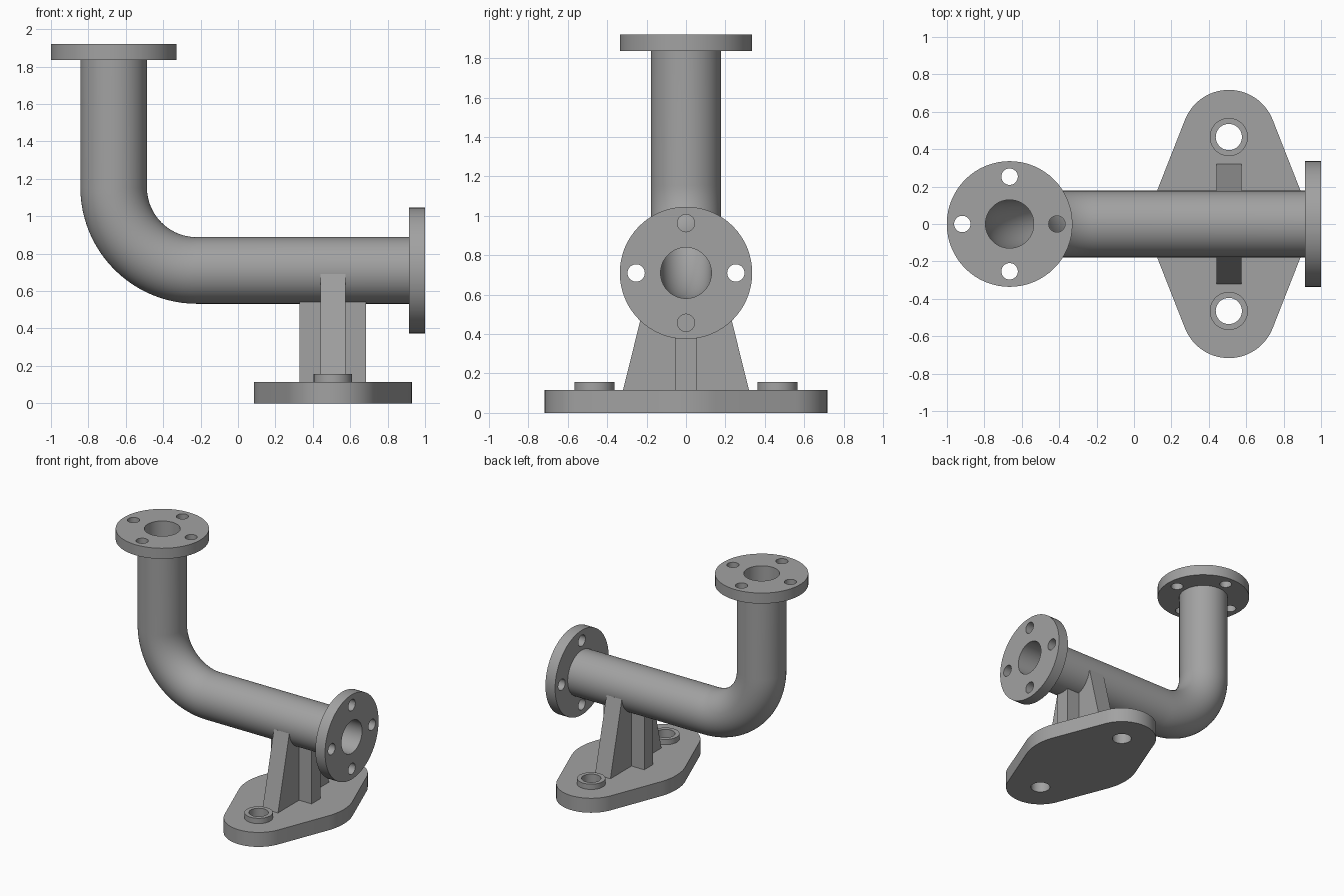
import bpy, bmesh
from math import sin, cos, pi, asin
from mathutils import Matrix, Vector

if "Cube" in bpy.data.objects:
    bpy.data.objects.remove(bpy.data.objects["Cube"])

metal = bpy.data.materials.new("grey metal")
metal.diffuse_color = (0.36, 0.36, 0.36, 1)
metal.use_nodes = True
metal.node_tree.nodes["Principled BSDF"].inputs["Base Color"].default_value = metal.diffuse_color


def finish(name, bm, matrix=None):
    """Weld, orient, place and shade one part."""
    bmesh.ops.remove_doubles(bm, verts=bm.verts, dist=1e-5)
    if matrix:
        bm.transform(matrix)
    bmesh.ops.recalc_face_normals(bm, faces=bm.faces)
    mesh = bpy.data.meshes.new(name)
    bm.to_mesh(mesh)
    bm.free()
    mesh.materials.append(metal)
    ob = bpy.data.objects.new(name, mesh)
    bpy.context.collection.objects.link(ob)
    bpy.ops.object.select_all(action='DESELECT')
    ob.select_set(True)
    bpy.context.view_layer.objects.active = ob
    bpy.ops.object.shade_smooth_by_angle(angle=0.6)
    return ob


def arc(cx, cy, r, a0, a1, n):
    return [(cx + r * cos(a0 + (a1 - a0) * i / n),
             cy + r * sin(a0 + (a1 - a0) * i / n)) for i in range(n + 1)]


def circle(cx, cy, r, n=48):
    return arc(cx, cy, r, 0, 2 * pi, n)[:-1]


def extrude(name, loops, height, matrix):
    """Extrude an outline with holes from local z = 0 to height."""
    cu = bpy.data.curves.new("outline", 'CURVE')
    cu.dimensions, cu.fill_mode, cu.extrude = '2D', 'BOTH', height / 2
    for pts in loops:
        sp = cu.splines.new('POLY')
        sp.points.add(len(pts) - 1)
        for p, (x, y) in zip(sp.points, pts):
            p.co = (x, y, 0, 1)
        sp.use_cyclic_u = True
    tmp = bpy.data.objects.new("outline", cu)
    bpy.context.collection.objects.link(tmp)
    bpy.context.view_layer.update()
    mesh = bpy.data.meshes.new_from_object(
        tmp.evaluated_get(bpy.context.evaluated_depsgraph_get()))
    bm = bmesh.new()
    bm.from_mesh(mesh)
    bpy.data.objects.remove(tmp)
    bpy.data.curves.remove(cu)
    bpy.data.meshes.remove(mesh)
    return finish(name, bm, matrix @ Matrix.Translation((0, 0, height / 2)))


T = Matrix.Translation
PIPE_X, PIPE_Z, BEND = -0.665, 0.71, 0.445
OUTER, BORE = 0.178, 0.129
BASE_X, BASE_H, LUG_Y = 0.507, 0.115, 0.465

# Elbow pipe: outer wall and bore swept along the same path
path = [(PIPE_X, 1.836, pi)]
path += [(PIPE_X + BEND + BEND * cos(a), PIPE_Z + BEND + BEND * sin(a), a)
         for a in (pi + pi / 2 * i / 24 for i in range(25))]
path.append((0.915, PIPE_Z, 1.5 * pi))
bm = bmesh.new()
SEG = 64
for r in (OUTER, BORE):
    rings = []
    for x, z, a in path:
        side = Vector((cos(a), 0, sin(a)))
        rings.append([bm.verts.new(Vector((x, 0, z)) + side * r * cos(t)
                                   + Vector((0, r * sin(t), 0)))
                      for t in (2 * pi * k / SEG for k in range(SEG))])
    for p, q in zip(rings, rings[1:]):
        for k in range(SEG):
            j = (k + 1) % SEG
            bm.faces.new((p[k], p[j], q[j], q[k]))
    if r == OUTER:
        ends = (rings[0], rings[-1])
for o, i in zip(ends, (None, rings[-1])):
    i = i or rings[0]
    for k in range(SEG):
        j = (k + 1) % SEG
        bm.faces.new((o[k], o[j], i[j], i[k]))
finish("elbow_pipe", bm)

# Bolted flanges at both pipe ends
flange = [circle(0, 0, 0.336, 64), circle(0, 0, BORE, 64)]
flange += [circle(0.253 * cos(k * pi / 2), 0.253 * sin(k * pi / 2), 0.044, 32)
           for k in range(4)]
extrude("top_flange", flange, 0.084, T((PIPE_X, 0, 1.836)))
extrude("side_flange", flange, 0.085,
        T((0.915, 0, PIPE_Z)) @ Matrix.Rotation(pi / 2, 4, 'Y'))

# Base plate: wide middle circle joined by tangents to two end lugs
R_MID, R_LUG = 0.422, 0.252
t = asin((R_MID - R_LUG) / LUG_Y)
outline = (arc(0, 0, R_MID, -t, t, 12)
           + arc(0, LUG_Y, R_LUG, t, pi - t, 28)
           + arc(0, 0, R_MID, pi - t, pi + t, 12)
           + arc(0, -LUG_Y, R_LUG, pi + t, 2 * pi - t, 28))
holes = [circle(0, s * LUG_Y, 0.07) for s in (-1, 1)]
extrude("base_plate", [outline] + holes, BASE_H, T((BASE_X, 0, 0)))

# Raised bosses around the bolt holes
for s, label in ((-1, "front"), (1, "back")):
    extrude(label + "_boss", [circle(0, 0, 0.102), circle(0, 0, 0.07)], 0.042,
            T((BASE_X, s * LUG_Y, BASE_H)))

# Tapered cross rib, its top saddled inside the pipe wall
rib = [(-0.32, BASE_H), (0.32, BASE_H), (0.177, 0.69)]
rib += arc(0, PIPE_Z, 0.152, -0.13, -pi + 0.13, 24) + [(-0.177, 0.69)]
extrude("cross_rib", [rib], 0.135,
        T((0.44, 0, 0)) @ Matrix(((0, 0, 1, 0), (1, 0, 0, 0),
                                  (0, 1, 0, 0), (0, 0, 0, 1))))

# Straight rib running along the pipe
web = [(0.328, -0.055), (0.685, -0.055), (0.685, 0.055), (0.328, 0.055)]
extrude("long_rib", [web], 0.445, T((0, 0, BASE_H)))
